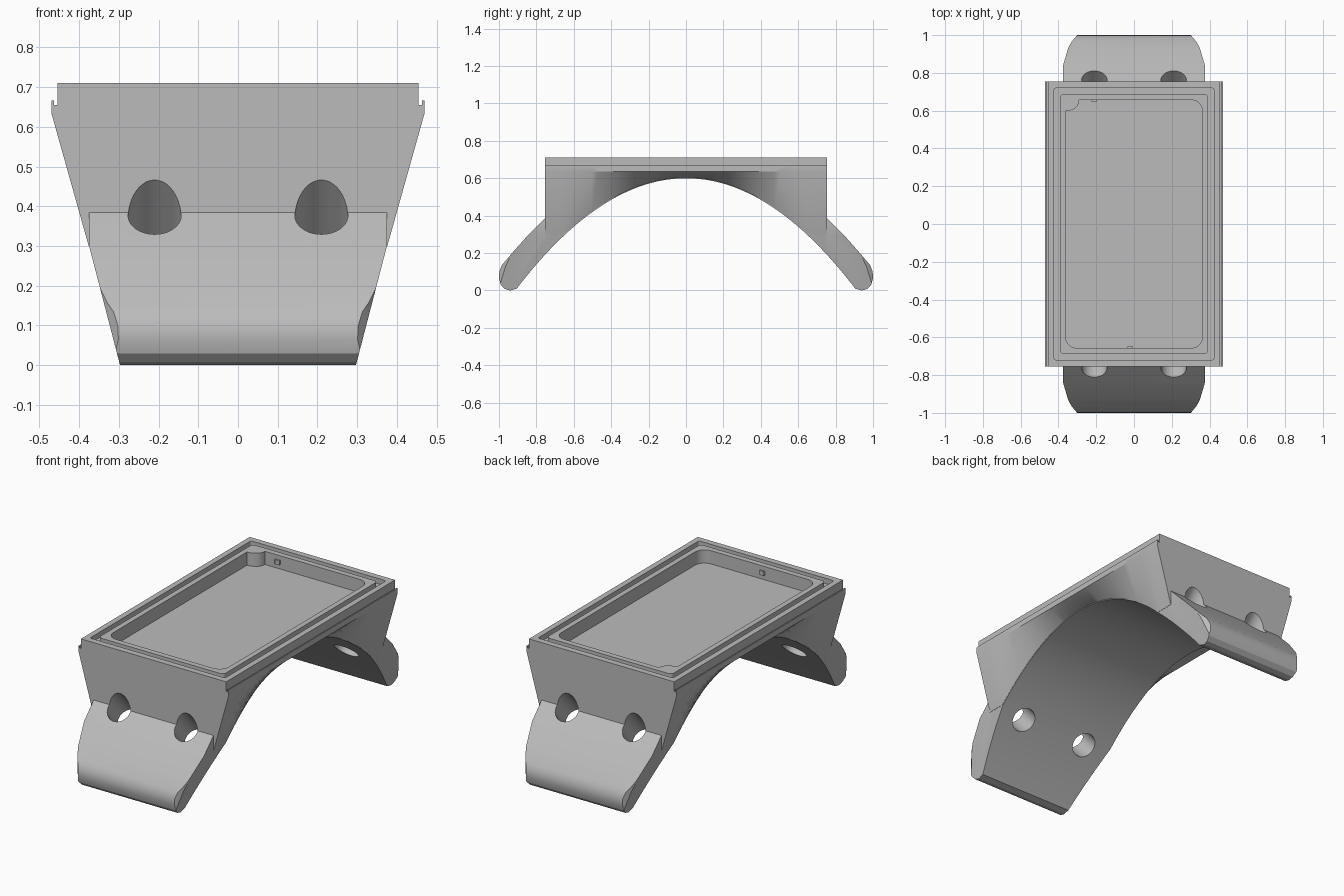
import bpy, bmesh
from math import sin, cos, pi, radians
from mathutils import Vector, Matrix

if "Cube" in bpy.data.objects:
    bpy.data.objects.remove(bpy.data.objects["Cube"])

grey = bpy.data.materials.new("plain_grey")
grey.use_nodes = True
grey.diffuse_color = (0.5, 0.5, 0.5, 1)
bsdf = next(n for n in grey.node_tree.nodes if n.type == 'BSDF_PRINCIPLED')
bsdf.inputs["Base Color"].default_value = (0.5, 0.5, 0.5, 1)


def loft(name, rings):
    """Closed solid through a list of equal-length rings of points."""
    bm = bmesh.new()
    rows = [[bm.verts.new(p) for p in ring] for ring in rings]
    n = len(rows[0])
    for a, b in zip(rows, rows[1:]):
        for i in range(n):
            j = (i + 1) % n
            bm.faces.new((a[i], a[j], b[j], b[i]))
    bm.faces.new(rows[0])
    bm.faces.new(rows[-1])
    bmesh.ops.recalc_face_normals(bm, faces=bm.faces)
    mesh = bpy.data.meshes.new(name)
    bm.to_mesh(mesh)
    bm.free()
    mesh.materials.append(grey)
    obj = bpy.data.objects.new(name, mesh)
    bpy.context.collection.objects.link(obj)
    return obj


def prism(name, outline, axis, lo, hi):
    """Extrude a 2D outline along an axis."""
    place = {'x': lambda p, d: (d, p[0], p[1]),
             'y': lambda p, d: (p[0], d, p[1]),
             'z': lambda p, d: (p[0], p[1], d)}[axis]
    return loft(name, [[place(p, d) for p in outline] for d in (lo, hi)])


def combine(target, other, operation):
    mod = target.modifiers.new("combine", 'BOOLEAN')
    mod.operation = operation
    mod.solver = 'EXACT'
    mod.object = other
    bpy.context.view_layer.objects.active = target
    bpy.ops.object.modifier_apply(modifier=mod.name)
    bpy.data.objects.remove(other)


def mirrored(half):
    """Outline symmetric about the vertical axis."""
    return half + [(-a, b) for a, b in reversed(half)]


def rounded_rect(hx, hy, r, steps=8):
    pts = []
    for k, (sx, sy) in enumerate(((1, 1), (-1, 1), (-1, -1), (1, -1))):
        for i in range(steps + 1):
            t = (k + i / steps) * pi / 2
            pts.append((sx * (hx - r) + r * cos(t), sy * (hy - r) + r * sin(t)))
    return pts


def arch(y):
    return 0.6 - 0.72 * y * y


# Arched strap with rounded feet
under = [(y, arch(y)) for y in (i * 0.88 / 24 for i in range(1, 25))]
foot = [(0.905, 0.01), (0.94, 0), (0.968, 0.008), (0.99, 0.03), (1, 0.065),
        (0.998, 0.1), (0.985, 0.135), (0.93, 0.2), (0.85, 0.29), (0.75, 0.39)]
half = under + foot + [(0.74, 0.4), (0.74, 0.69)]
side = [(0, arch(0))] + half + [(-y, z) for y, z in reversed(half)]
body = prism("wrist_mount", side, 'x', -0.375, 0.375)
body.name = "arched_mount"

# Taper the feet from the front and trim their outer corners
taper = mirrored([(0.271, -0.1), (0.375, 0.3), (0.375, 0.9)])
combine(body, prism("taper", taper, 'y', -1.2, 1.2), 'INTERSECT')
corner = [(0.4, 0.88), (0.35, 0.93), (0.33, 0.965), (0.297, 1.005)]
plan = mirrored([(x, -y) for x, y in reversed(corner)] + corner)
combine(body, prism("plan", plan, 'z', -0.2, 1), 'INTERSECT')

# Tray block whose flanks sweep in to meet the arch
rings = []
for i in range(49):
    y = -0.755 + 1.51 * i / 48
    low = max(0.3, arch(y) + 0.004)
    section = mirrored([(0.376, low), (0.47, 0.635), (0.47, 0.667), (0.463, 0.667),
                        (0.463, 0.655), (0.455, 0.655), (0.455, 0.71)])
    rings.append([(x, y, z) for x, z in section])
combine(body, loft("tray_block", rings), 'UNION')

# Tray recess, keeping a rounded key in one corner
recess = prism("recess", rounded_rect(0.362, 0.657, 0.06), 'z', 0.635, 0.8)
key = [(-0.36 + 0.07 * cos(t * pi / 12), 0.657 + 0.06 * sin(t * pi / 12)) for t in range(24)]
combine(recess, prism("key", key, 'z', 0.5, 0.9), 'DIFFERENCE')
combine(body, recess, 'DIFFERENCE')

# Seal groove around the recess
groove = prism("groove", rounded_rect(0.423, 0.72, 0.012), 'z', 0.68, 0.8)
combine(groove, prism("groove_core", rounded_rect(0.392, 0.689, 0.02), 'z', 0.6, 0.9), 'DIFFERENCE')
combine(body, groove, 'DIFFERENCE')

# Bolt holes square to the sloping legs
for sx in (-1, 1):
    for sy in (-1, 1):
        along = Vector((0, sy * 0.68, 0.73)).normalized()
        centre = Vector((sx * 0.21, sy * 0.78, 0.395))
        turn = Matrix.Translation(centre) @ along.to_track_quat('Z', 'Y').to_matrix().to_4x4()
        circle = [(0.067 * cos(k * pi / 20), 0.067 * sin(k * pi / 20)) for k in range(40)]
        hole = loft("hole", [[turn @ Vector((a, b, d)) for a, b in circle] for d in (-0.4, 0.4)])
        combine(body, hole, 'DIFFERENCE')

# Small retaining nubs on the end walls of the recess
nubs = [prism("retaining_nub", rounded_rect(0.015, 0.008, 0.004, 3), 'z', 0.66, 0.685) for _ in range(2)]
nubs[0].location = (-0.21, 0.655, 0)
nubs[1].location = (-0.02, -0.655, 0)

# Smooth curved surfaces, keep edges crisp
bpy.ops.object.select_all(action='DESELECT')
body.select_set(True)
bpy.context.view_layer.objects.active = body
bpy.ops.object.shade_smooth_by_angle(angle=radians(25))
